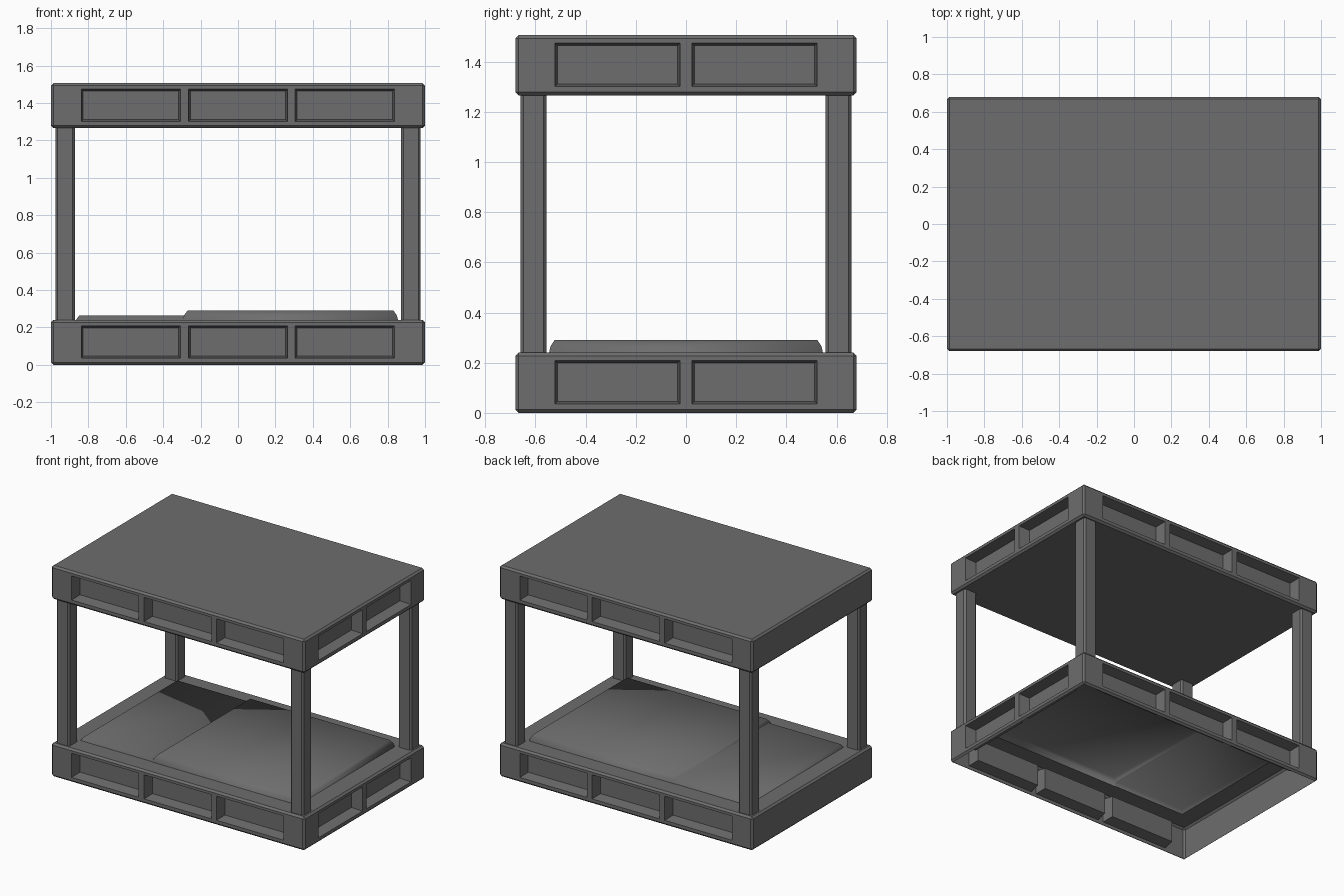
import bpy, bmesh

if "Cube" in bpy.data.objects:
    bpy.data.objects.remove(bpy.data.objects["Cube"])

HX, HY, H = 1.0, 0.68, 0.24      # half length, half width, frame height
TOP_Z = 1.266                    # underside of canopy
DEPTH, TAPER = 0.08, 0.010       # recessed panel depth and wall taper

dark = bpy.data.materials.new("dark_grey")
dark.diffuse_color = (0.155, 0.155, 0.155, 1)
dark.use_nodes = True
dark.node_tree.nodes["Principled BSDF"].inputs["Base Color"].default_value = dark.diffuse_color


def new_object(name, bm):
    bmesh.ops.recalc_face_normals(bm, faces=bm.faces)
    me = bpy.data.meshes.new(name)
    bm.to_mesh(me)
    bm.free()
    me.materials.append(dark)
    ob = bpy.data.objects.new(name, me)
    bpy.context.collection.objects.link(ob)
    return ob


def loft(bm, rings, place=lambda a, b, c: (a, b, c)):
    """Closed solid through rectangles (a0, a1, b0, b1, c)."""
    loops = []
    for a0, a1, b0, b1, c in rings:
        loops.append([bm.verts.new(place(a, b, c))
                      for a, b in ((a0, b0), (a1, b0), (a1, b1), (a0, b1))])
    for lo, hi in zip(loops, loops[1:]):
        for i in range(4):
            j = (i + 1) % 4
            bm.faces.new((lo[i], lo[j], hi[j], hi[i]))
    bm.faces.new(loops[0])
    bm.faces.new(loops[-1])


def boolean(ob, other, operation):
    mod = ob.modifiers.new(operation.lower(), 'BOOLEAN')
    mod.operation, mod.object, mod.solver = operation, other, 'EXACT'
    bpy.context.view_layer.objects.active = ob
    bpy.ops.object.modifier_apply(modifier=mod.name)
    bpy.data.objects.remove(other, do_unlink=True)


def panel(bm, a0, a1, z, face, place):
    b0, b1, t = z + 0.036, z + 0.208, TAPER
    loft(bm, [(a0, a1, b0, b1, face + 0.05),
              (a0, a1, b0, b1, face),
              (a0 + t, a1 - t, b0 + t, b1 - t, face - DEPTH)], place)


def frame(name, z):
    # Chamfered slab
    bm = bmesh.new()
    loft(bm, [(-HX, HX, -HY, HY, z), (-HX, HX, -HY, HY, z + H)])
    bmesh.ops.bevel(bm, geom=bm.edges[:], offset=0.013, segments=1,
                    affect='EDGES')
    ob = new_object(name, bm)
    # Recessed panels: three on front and back, two on the foot end
    bm = bmesh.new()
    for c in (-0.573, 0.0, 0.571):
        for s in (-1, 1):
            panel(bm, c - 0.265, c + 0.265, z, HY,
                  lambda a, b, d, s=s: (a, s * d, b))
    for c in (-0.273, 0.273):
        panel(bm, c - 0.249, c + 0.249, z, HX, lambda a, b, d: (d, a, b))
    cutter = new_object("panel_cutter", bm)
    cutter.hide_render = True
    boolean(ob, cutter, 'DIFFERENCE')
    return ob


frame("canopy", TOP_Z)
base = frame("bed_base", 0.0)

# Mattress at the head end and thicker blanket over the rest
bm = bmesh.new()
loft(bm, [(-0.866, -0.15, -0.542, 0.542, 0.20),
          (-0.866, -0.15, -0.542, 0.542, H),
          (-0.848, -0.15, -0.526, 0.526, 0.265)])
boolean(base, new_object("mattress", bm), 'UNION')
bm = bmesh.new()
loft(bm, [(-0.296, 0.856, -0.546, 0.546, 0.19),
          (-0.296, 0.856, -0.546, 0.546, H),
          (-0.288, 0.848, -0.540, 0.540, 0.266),
          (-0.270, 0.832, -0.524, 0.524, 0.29)])
boolean(base, new_object("blanket", bm), 'UNION')

# The base is a hollow shell, open underneath, with soft bedding on top
bm = bmesh.new()
bm.from_mesh(base.data)
under = [f for f in bm.faces if all(v.co.z < 0.001 for v in f.verts)]
bmesh.ops.delete(bm, geom=under, context='FACES')
for f in bm.faces:
    f.smooth = f.calc_center_median().z > H + 0.005
bm.to_mesh(base.data)
bm.free()

# Corner posts with chamfered vertical edges
for sx, xn in ((-1, "head"), (1, "foot")):
    for sy, yn in ((-1, "front"), (1, "back")):
        bm = bmesh.new()
        x, y, h = sx * 0.924, sy * 0.608, 0.052
        loft(bm, [(x - h, x + h, y - h, y + h, H),
                  (x - h, x + h, y - h, y + h, TOP_Z)])
        upright = [e for e in bm.edges
                   if abs(e.verts[0].co.z - e.verts[1].co.z) > 0.1]
        bmesh.ops.bevel(bm, geom=upright, offset=0.012, segments=1,
                        affect='EDGES')
        ends = [f for f in bm.faces if len(f.verts) > 4]
        bmesh.ops.delete(bm, geom=ends, context='FACES_ONLY')
        new_object(f"{xn}_{yn}_post", bm)
